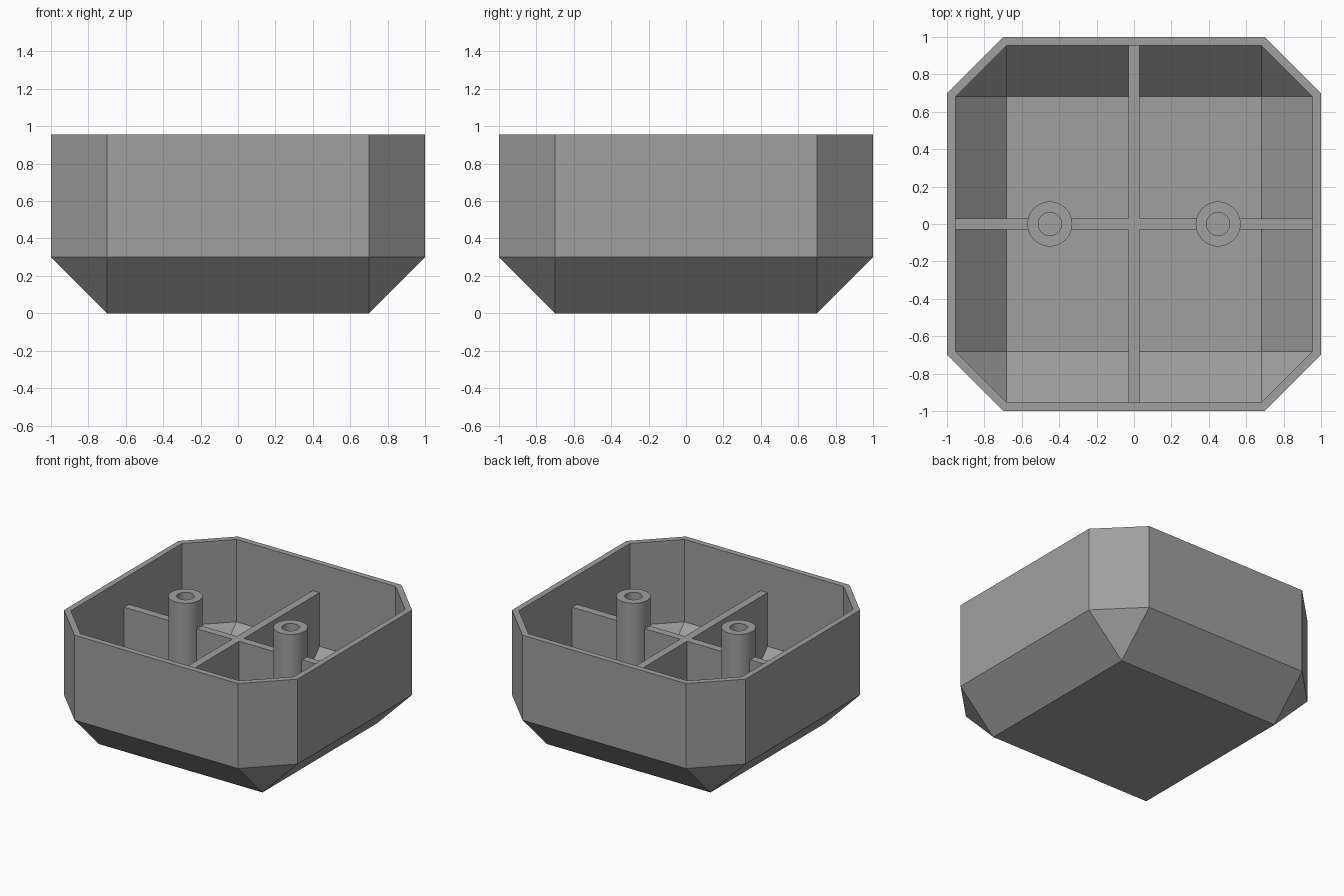
import bpy, bmesh, math

if "Cube" in bpy.data.objects:
    bpy.data.objects.remove(bpy.data.objects["Cube"])

RIM, WALL = 0.957, 0.955      # rim height, inner wall distance
FLOOR, RIB_TOP, BOSS_TOP = 0.045, 0.735, 0.945
HALF_RIB = 0.03

grey = bpy.data.materials.new("plain grey")
grey.diffuse_color = (0.35, 0.35, 0.35, 1)
grey.use_nodes = True
grey.node_tree.nodes["Principled BSDF"].inputs["Base Color"].default_value = grey.diffuse_color


def finish(name, bm):
    bmesh.ops.remove_doubles(bm, verts=bm.verts, dist=1e-5)
    bmesh.ops.recalc_face_normals(bm, faces=bm.faces)
    mesh = bpy.data.meshes.new(name)
    bm.to_mesh(mesh)
    bm.free()
    obj = bpy.data.objects.new(name, mesh)
    mesh.materials.append(grey)
    bpy.context.collection.objects.link(obj)
    return obj


def bridge(bm, a, b):
    """Join two equal rings, turning collapsed quads into triangles."""
    n = len(a)
    for i in range(n):
        j = (i + 1) % n
        quad = [a[i], a[j], b[j], b[i]]
        pts = []
        for v in quad:
            if all((v.co - p.co).length > 1e-5 for p in pts):
                pts.append(v)
        bm.faces.new(pts)


def octagon(bm, far, near, z):
    """Ring of a square with cut corners; far == near gives a plain square."""
    pts = []
    for sx, sy, flip in ((1, -1, 0), (1, 1, 1), (-1, 1, 0), (-1, -1, 1)):
        pair = [(sx * near, sy * far), (sx * far, sy * near)]
        pts += pair[::-1] if flip else pair
    return [bm.verts.new((x, y, z)) for x, y in pts]


# Shell: outer and inner skins joined at the rim
bm = bmesh.new()
rings = [octagon(bm, *r) for r in (
    (0.7, 0.7, 0), (1, 0.7, 0.3), (1, 0.7, RIM),
    (WALL, 0.681, RIM), (WALL, 0.681, 0.319), (0.681, 0.681, FLOOR))]
for a, b in zip(rings, rings[1:]):
    bridge(bm, a, b)
for ring in (rings[0], rings[-1]):
    bm.faces.new(ring[::2])
finish("shell", bm)


def rib(name, profile, along_y=False):
    """Extrude an upright profile (distance, height) to the rib thickness."""
    bm = bmesh.new()
    sides = []
    for t in (-HALF_RIB, HALF_RIB):
        sides.append([bm.verts.new((t, d, z) if along_y else (d, t, z))
                      for d, z in profile])
        bm.faces.new(sides[-1])
    bridge(bm, *sides)
    finish(name, bm)


# Ribs follow the sloped floor edge and end slightly inside the wall
E, B = WALL + 0.01, FLOOR - 0.01
rib("long_rib", [(-E, RIB_TOP), (-E, 0.315), (-0.685, B),
                 (0.685, B), (E, 0.315), (E, RIB_TOP)], along_y=True)
for s, side in ((-1, "left"), (1, "right")):
    rib(side + "_outer_rib", [(s * E, RIB_TOP), (s * E, 0.315), (s * 0.685, B),
                              (s * 0.55, B), (s * 0.55, RIB_TOP)])
    rib(side + "_inner_rib", [(s * 0.35, RIB_TOP), (s * 0.35, B),
                              (s * 0.02, B), (s * 0.02, RIB_TOP)])

    # Hollow screw post
    bm = bmesh.new()
    loops = []
    for r, z in ((0.12, B), (0.12, BOSS_TOP), (0.062, BOSS_TOP), (0.062, B)):
        loops.append([bm.verts.new((s * 0.45 + r * math.cos(a), r * math.sin(a), z))
                      for a in (math.tau * i / 48 for i in range(48))])
    for i in range(4):
        bridge(bm, loops[i], loops[(i + 1) % 4])
    post = finish(side + "_post", bm)
    bpy.ops.object.select_all(action='DESELECT')
    post.select_set(True)
    bpy.context.view_layer.objects.active = post
    bpy.ops.object.shade_smooth_by_angle(angle=math.radians(30))
